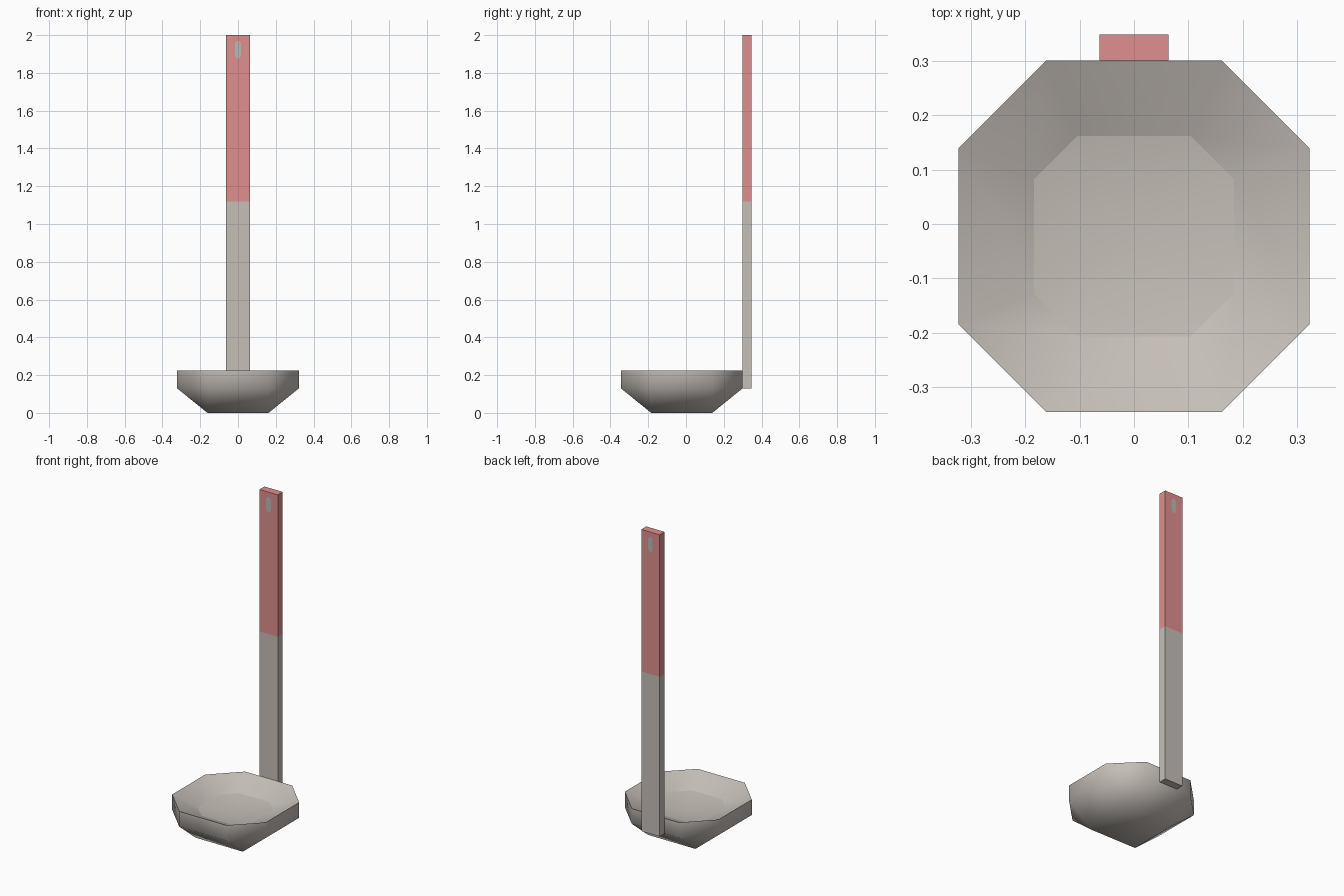
import bpy, bmesh
from mathutils import Matrix

default = bpy.data.objects.get("Cube")
if default:
    bpy.data.objects.remove(default)


def material(name, color):
    mat = bpy.data.materials.new(name)
    mat.use_nodes = True
    mat.diffuse_color = (*color, 1)
    mat.node_tree.nodes["Principled BSDF"].inputs["Base Color"].default_value = (*color, 1)
    return mat


def finish(bm, name, mats, smooth=False):
    mesh = bpy.data.meshes.new(name)
    for face in bm.faces:
        face.smooth = smooth
    bm.to_mesh(mesh)
    bm.free()
    for mat in mats:
        mesh.materials.append(mat)
    obj = bpy.data.objects.new(name, mesh)
    bpy.context.collection.objects.link(obj)
    return obj


metal = material("warm grey metal", (0.565, 0.52, 0.48))
grip = material("dusty red grip", (0.75, 0.275, 0.275))
slot_grey = material("slot grey", (0.49, 0.49, 0.475))

# Bowl: lower part of a chamfered block, cut level at the rim
half, chamfer, low, rim = 0.3225, 0.161, 0.13, 0.225
bm = bmesh.new()
bmesh.ops.create_cube(bm, size=2 * half)
bmesh.ops.bevel(bm, geom=bm.edges[:], offset=chamfer, segments=1,
                affect='EDGES', profile=0.5)
bmesh.ops.translate(bm, verts=bm.verts[:], vec=(0, -0.0225, half))
bmesh.ops.scale(bm, verts=bm.verts[:], vec=(1, 1, low / chamfer))
bmesh.ops.bisect_plane(bm, geom=bm.verts[:] + bm.edges[:] + bm.faces[:],
                       plane_co=(0, 0, rim), plane_no=(0, 0, 1), clear_outer=True)

# Rounded dish inside, meeting the walls at a sharp rim
rim_edges = [e for e in bm.edges if e.is_boundary]
for edge in rim_edges:
    edge.smooth = False
dish = bmesh.ops.contextual_create(bm, geom=rim_edges)["faces"][0]
bmesh.ops.inset_individual(bm, faces=[dish], thickness=0.15)
bmesh.ops.translate(bm, verts=dish.verts[:], vec=(0, 0, -0.065))
centre = bmesh.ops.poke(bm, faces=[dish])["verts"]
bmesh.ops.translate(bm, verts=centre, vec=(0, 0, -0.035))
bmesh.ops.recalc_face_normals(bm, faces=bm.faces[:])
finish(bm, "bowl", [metal], smooth=True)

# Handle: one bar, split into a metal shaft and a red grip
front, back, grip_start = 0.30, 0.348, 1.12
middle = (front + back) / 2
bm = bmesh.new()
bmesh.ops.create_cube(bm, size=1, matrix=Matrix.Translation((0, middle, (low + 2) / 2))
                      @ Matrix.Diagonal((0.126, back - front, 2 - low, 1)))
bmesh.ops.bisect_plane(bm, geom=bm.verts[:] + bm.edges[:] + bm.faces[:],
                       plane_co=(0, 0, grip_start), plane_no=(0, 0, 1))
for face in bm.faces:
    face.material_index = int(face.calc_center_median().z > grip_start)
finish(bm, "handle", [metal, grip])

# Hanging slot: a flat plate with clipped ends on each broad side
outline = [(-0.016, 1.89), (-0.006, 1.875), (0.006, 1.875), (0.016, 1.89),
           (0.016, 1.955), (0.006, 1.97), (-0.006, 1.97), (-0.016, 1.955)]
for name, y, out in (("front_slot", front, -1), ("back_slot", back, 1)):
    bm = bmesh.new()
    bm.faces.new([bm.verts.new((-out * x, y + 0.0008 * out, z)) for x, z in outline])
    finish(bm, name, [slot_grey])
